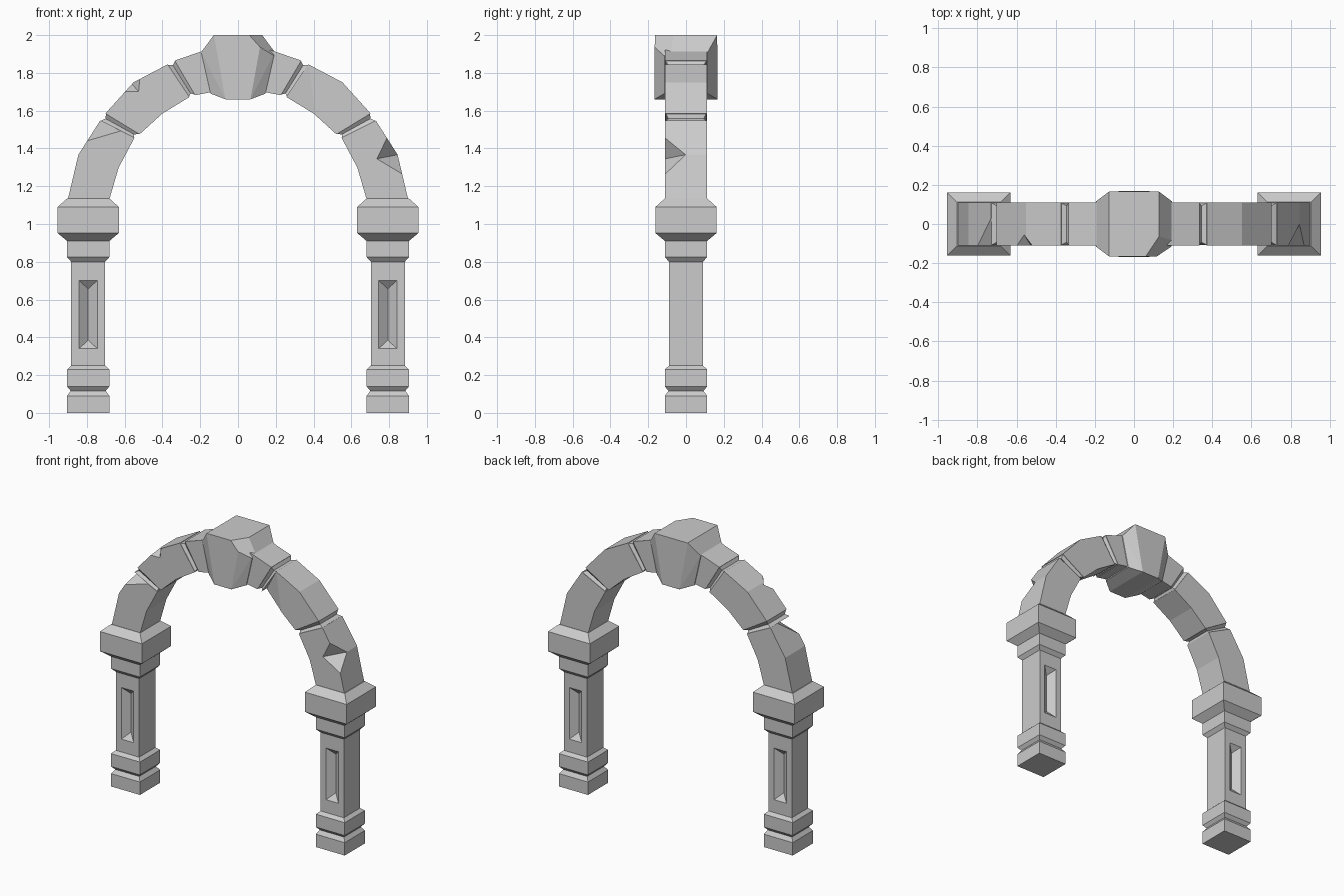
import bpy, bmesh
from mathutils import Vector as V

if "Cube" in bpy.data.objects:
    bpy.data.objects.remove(bpy.data.objects["Cube"])

DEPTH = 0.11


def finish(name, bm):
    bmesh.ops.recalc_face_normals(bm, faces=bm.faces)
    me = bpy.data.meshes.new(name)
    bm.to_mesh(me)
    bm.free()
    ob = bpy.data.objects.new(name, me)
    bpy.context.collection.objects.link(ob)
    return ob


def loft(name, rings):
    """Skin a row of four-point sections and cap both ends."""
    bm = bmesh.new()
    rows = [[bm.verts.new(p) for p in r] for r in rings]
    for a, b in zip(rows, rows[1:]):
        for i in range(4):
            j = (i + 1) % 4
            bm.faces.new((a[i], a[j], b[j], b[i]))
    bm.faces.new(rows[0])
    bm.faces.new(rows[-1])
    return finish(name, bm)


def hull_mesh(points):
    bm = bmesh.new()
    for p in points:
        bm.verts.new(p)
    bmesh.ops.convex_hull(bm, input=bm.verts[:])
    bmesh.ops.dissolve_limit(bm, angle_limit=0.01, verts=bm.verts[:], edges=bm.edges[:])
    return bm


def cut(ob, points):
    cutter = finish(ob.name + "_cutter", hull_mesh(points))
    cutter.hide_render = True
    cutter.hide_viewport = True
    mod = ob.modifiers.new("cut", 'BOOLEAN')
    mod.operation = 'DIFFERENCE'
    mod.solver = 'EXACT'
    mod.object = cutter


def notch(ob, a, b, c, d):
    """Two-faced chip with its valley from c to d, open towards a and b."""
    a, b, c, d = V(a), V(b), V(c), V(d)
    m = (c + d) / 2
    cut(ob, [c, d, m + (a - m) * 1.7, m + (b - m) * 1.7])


def corner_chip(ob, corner, pts):
    """Slice off a corner along the plane of three points."""
    pts = [V(p) for p in pts]
    m = sum(pts, V()) / 3
    big = [m + (p - m) * 1.15 for p in pts]
    out = (V(corner) - m) * 1.5
    cut(ob, big + [p + out for p in big])


# Arch stations: outer x, z, inner x, z
S = [(.90, 1.134, .68, 1.134), (.845, 1.367, .632, 1.298), (.73, 1.547, .548, 1.457),
     (.702, 1.585, .521, 1.475), (.553, 1.75, .40, 1.585), (.373, 1.845, .257, 1.672),
     (.335, 1.865, .227, 1.682), (.17, 1.922, .13, 1.70)]


def section(st, s, inset=0.0):
    o, i = V((s * st[0], 0, st[1])), V((s * st[2], 0, st[3]))
    d = (o - i).normalized() * inset
    y = V((0, DEPTH - inset, 0))
    return [o - d - y, o - d + y, i + d + y, i + d - y]


# Pillar profile: height, half width
PROFILE = [(0, .112), (.09, .112), (.117, .093), (.14, .112), (.23, .112), (.25, .09),
           (.80, .09), (.825, .112), (.91, .112), (.952, .162), (1.09, .162), (1.135, .112)]
PX = .793

blocks = {}
for side, s in (("left", -1), ("right", 1)):
    # Pillar with a V-shaped panel in front and back
    pillar = loft(side + "_pillar", [[(s * PX + x * h, y * h, z) for x, y in
                                      ((-1, -1), (1, -1), (1, 1), (-1, 1))] for z, h in PROFILE])
    for f in (-1, 1):
        cut(pillar, [(s * PX + w, f * .11, z) for w in (-.072, .072) for z in (.317, .724)]
            + [(s * PX, f * .05, .386), (s * PX, f * .05, .656)])
    # Arch stones
    for name, lo, hi in (("lower", 0, 3), ("middle", 3, 6), ("upper", 6, 8)):
        blocks[side, name] = loft(f"{side}_{name}_stone", [section(t, s) for t in S[lo:hi]])
    # Grooved joints between stones
    for name, k in (("lower", 2), ("upper", 5)):
        mid = tuple((a + b) / 2 for a, b in zip(S[k], S[k + 1]))
        loft(f"{side}_{name}_joint", [section(S[k], s, .003), section(mid, s, .017),
                                      section(S[k + 1], s, .003)])

# Chips in the stones
notch(blocks["right", "lower"], (.79, -.11, 1.457), (.877, -.11, 1.26),
      (.847, 0, 1.367), (.733, -.112, 1.345))
notch(blocks["left", "middle"], (-.60, -.11, 1.70), (-.52, -.11, 1.767),
      (-.565, -.05, 1.745), (-.525, -.112, 1.70))
corner_chip(blocks["left", "lower"], (-.73, -.11, 1.547),
            [(-.80, -.11, 1.44), (-.63, -.11, 1.49), (-.73, .03, 1.547)])
corner_chip(blocks["right", "middle"], (.257, -.11, 1.672),
            [(.373, -.11, 1.845), (.41, -.11, 1.58), (.257, -.05, 1.672)])

# Keystone wedge with one chipped corner
key = hull_mesh([(sx * x, sy * y, z) for sx in (-1, 1) for sy in (-1, 1) for x, y, z in
                 ((.128, .165, 2.0), (.195, .115, 1.91), (.145, .115, 1.69), (.066, .168, 1.66))])
p, q, r = V((.06, -.165, 2)), V((.13, -.06, 2)), V((.118, -.165, 1.935))
n = (q - p).cross(r - p)
if n.dot(V((1, -1, 1))) < 0:
    n = -n
bmesh.ops.bisect_plane(key, geom=key.verts[:] + key.edges[:] + key.faces[:],
                       plane_co=p, plane_no=n, clear_outer=True)
bmesh.ops.holes_fill(key, edges=[e for e in key.edges if e.is_boundary])
finish("keystone", key)
